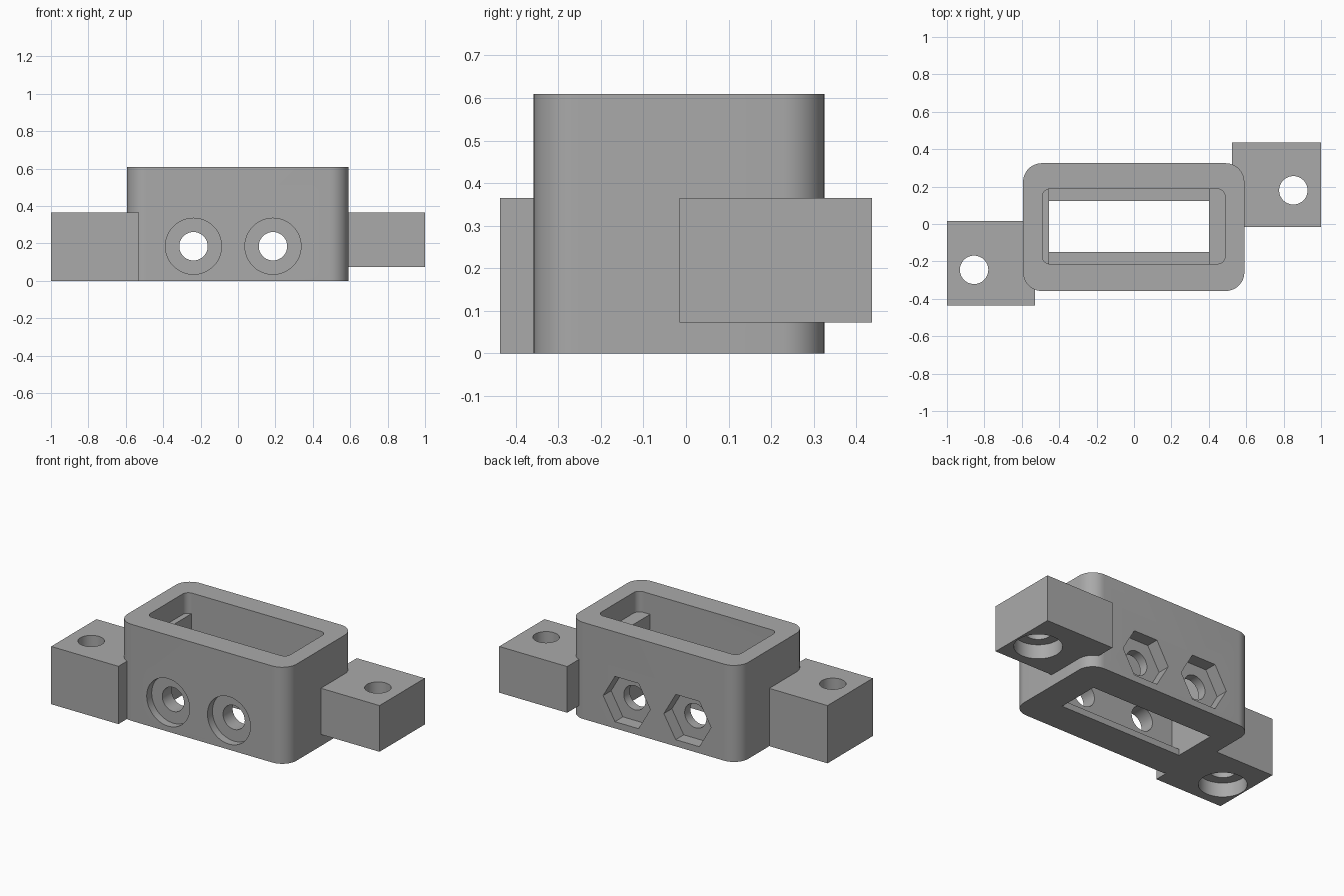
import bpy, bmesh, math
from mathutils import Vector, Matrix

cube = bpy.data.objects.get("Cube")
if cube:
    bpy.data.objects.remove(cube, do_unlink=True)

grey = bpy.data.materials.new("grey plastic")
grey.use_nodes = True
colour = (0.4, 0.4, 0.4, 1)
grey.diffuse_color = colour
grey.node_tree.nodes["Principled BSDF"].inputs["Base Color"].default_value = colour


def make(name, bm):
    bmesh.ops.recalc_face_normals(bm, faces=bm.faces)
    mesh = bpy.data.meshes.new(name)
    bm.to_mesh(mesh)
    bm.free()
    mesh.materials.append(grey)
    obj = bpy.data.objects.new(name, mesh)
    bpy.context.collection.objects.link(obj)
    return obj


def box(name, lo, hi, radius=0):
    """Box between two corners, with optional rounded upright edges."""
    lo, hi = Vector(lo), Vector(hi)
    bm = bmesh.new()
    bmesh.ops.create_cube(bm, size=1)
    for v in bm.verts:
        v.co = Vector(l + (h - l) * (c + 0.5) for l, h, c in zip(lo, hi, v.co))
    if radius:
        upright = [e for e in bm.edges
                   if abs(e.verts[0].co.z - e.verts[1].co.z) > 0.01]
        bmesh.ops.bevel(bm, geom=upright, offset=radius, segments=12,
                        profile=0.5, affect='EDGES')
    return make(name, bm)


def prism(name, centre, radius, length, axis='Z', sides=48):
    """Round or hexagonal bar centred on a point along Z or Y."""
    bm = bmesh.new()
    bmesh.ops.create_cone(bm, cap_ends=True, segments=sides, radius1=radius,
                          radius2=radius, depth=length)
    turn = Matrix.Rotation(math.pi / 2, 4, 'X') if axis == 'Y' else Matrix()
    spin = Matrix()
    if sides == 6:  # hexagon points lie along x
        bm.verts.ensure_lookup_table()
        v = bm.verts[0].co
        spin = Matrix.Rotation(-math.atan2(v.y, v.x), 4, 'Z')
    bm.transform(Matrix.Translation(centre) @ turn @ spin)
    return make(name, bm)


def combine(target, tool, operation):
    mod = target.modifiers.new("combine", 'BOOLEAN')
    mod.object, mod.operation, mod.solver = tool, operation, 'EXACT'
    graph = bpy.context.evaluated_depsgraph_get()
    mesh = bpy.data.meshes.new_from_object(target.evaluated_get(graph))
    target.modifiers.clear()
    target.data = mesh
    bpy.data.objects.remove(tool, do_unlink=True)


# Rounded housing with two mounting lugs
housing = box("connector_housing", (-0.593, -0.358, 0), (0.59, 0.325, 0.61), 0.1)
lugs = [box("left_lug", (0.525, -0.015, 0.073), (1, 0.437, 0.365)),
        box("right_lug", (-1, -0.437, 0), (-0.53, 0.015, 0.365))]
for lug in lugs:
    combine(housing, lug, 'UNION')

# Stepped cavity: rounded mouth, deep middle, narrower floor opening
cutters = [box("mouth", (-0.49, -0.213, 0.48), (0.487, 0.187, 0.8), 0.04),
           box("cavity", (-0.455, -0.213, 0.04), (0.4, 0.187, 0.6)),
           box("floor_opening", (-0.455, -0.15, -0.2), (0.4, 0.123, 0.3))]

# Bolt holes through front and back, with round and hexagonal recesses
for x in (-0.238, 0.187):
    cutters += [prism("bolt_hole", (x, 0, 0.185), 0.076, 2, 'Y'),
                prism("head_recess", (x, -0.408, 0.185), 0.15, 0.2, 'Y'),
                prism("nut_recess", (x, 0.345, 0.185), 0.165, 0.2, 'Y', 6)]

# Upright lug holes, widened underneath
for x, y, base in ((0.852, 0.18, 0.073), (-0.855, -0.245, 0)):
    cutters += [prism("lug_hole", (x, y, 0.2), 0.076, 1),
                prism("lug_recess", (x, y, base), 0.137, 0.18)]
for cutter in cutters:
    combine(housing, cutter, 'DIFFERENCE')

bpy.ops.object.select_all(action='DESELECT')
housing.select_set(True)
bpy.context.view_layer.objects.active = housing
bpy.ops.object.shade_smooth_by_angle(angle=math.radians(30))
